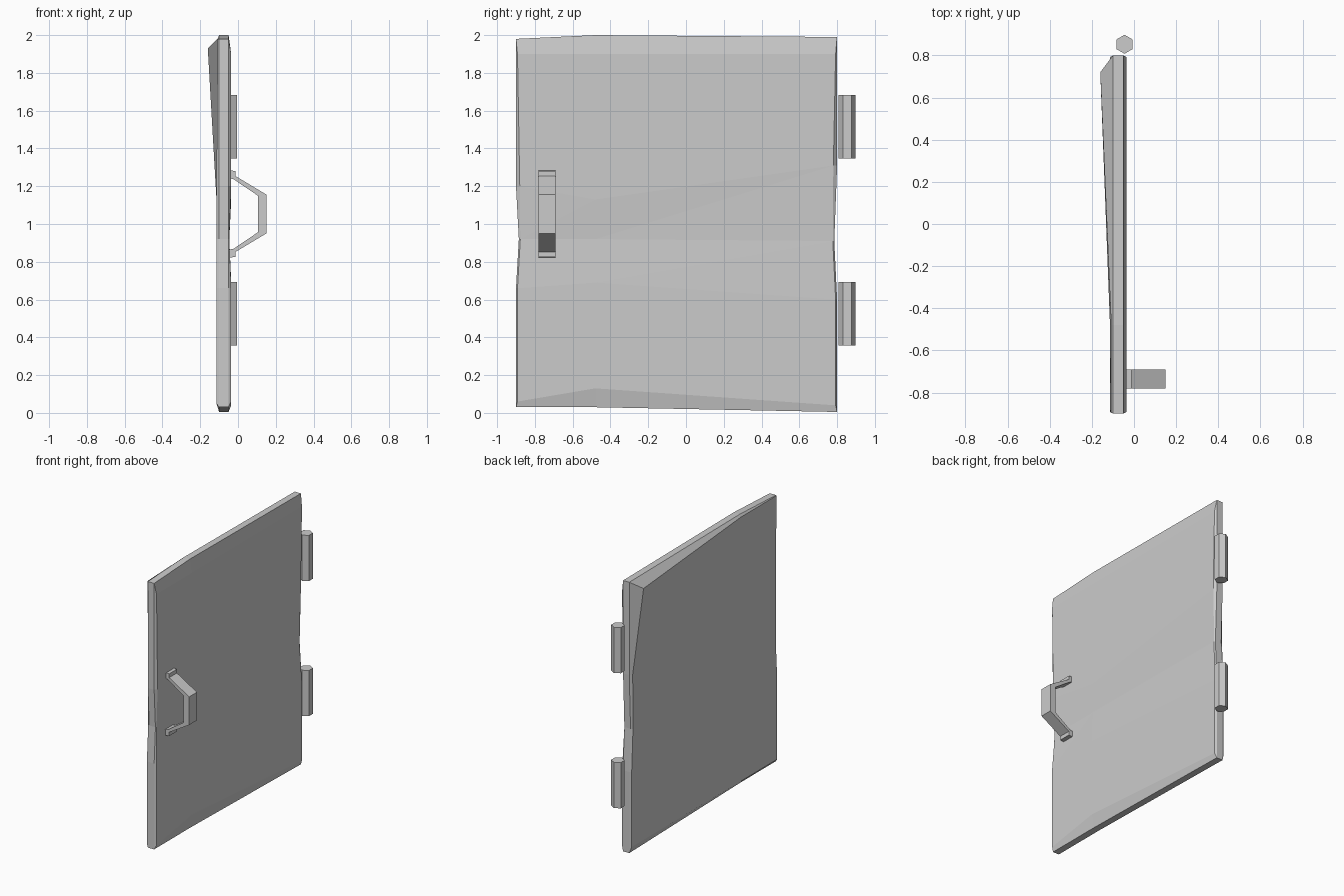
import bpy, bmesh, math

cube = bpy.data.objects.get("Cube")
if cube:
    bpy.data.objects.remove(cube, do_unlink=True)

grey = bpy.data.materials.new("plain grey")
grey.use_nodes = True
colour = (0.6, 0.6, 0.6, 1)
grey.diffuse_color = colour
grey.node_tree.nodes["Principled BSDF"].inputs["Base Color"].default_value = colour


def finish(name, bm):
    bmesh.ops.recalc_face_normals(bm, faces=bm.faces)
    mesh = bpy.data.meshes.new(name)
    bm.to_mesh(mesh)
    bm.free()
    mesh.materials.append(grey)
    obj = bpy.data.objects.new(name, mesh)
    bpy.context.collection.objects.link(obj)
    return obj


# Door panel: two warped faces joined by a bevelled rim
ROWS = 5
side_y = (-0.9, -0.48, 0.8)
row_z = ((0.03, 0.66, 0.92, 1.2, 1.98),
         (0.03, 0.69, 0.92, 1.13, 2.0),
         (0.005, 0.6, 0.91, 1.31, 1.99))
low_z = (0.06, 0.13, 0.04)


def grid_point(col, row, inset):
    y, z = side_y[col], row_z[col][row]
    if row == 2 and col != 1:
        y -= math.copysign(0.015, y)
    if inset:
        if col != 1:
            y -= math.copysign(0.008 if row != 3 else 0.02, y)
        if row == 0:
            z = low_z[col]
        elif row == ROWS - 1:
            z = 1.9
    return y, z


bm = bmesh.new()
front, back = {}, {}
for c in range(3):
    for r in range(ROWS):
        y, z = grid_point(c, r, True)
        dent = 0.01 if r == 2 else 0
        front[c, r] = bm.verts.new((-0.036 - dent, y, z))
        # One rear corner is bent outward
        x = -0.114
        if r == ROWS - 1:
            z = 1.98
            x = -0.108
            if c == 2:
                x, y, z = -0.16, 0.72, 1.93
        elif r == 0:
            z = 0.05
        back[c, r] = bm.verts.new((x, y, z))

loop = [(c, 0) for c in range(3)] + [(2, r) for r in range(1, ROWS)]
loop += [(1, ROWS - 1)] + [(0, r) for r in range(ROWS - 1, 0, -1)]
rims = [[bm.verts.new((x, *grid_point(c, r, False))) for c, r in loop]
        for x in (-0.05, -0.1)]
layers = [[front[k] for k in loop], *rims, [back[k] for k in loop]]
for a, b in zip(layers, layers[1:]):
    for i in range(len(loop)):
        j = (i + 1) % len(loop)
        bm.faces.new((a[i], a[j], b[j], b[i]))
for g in (front, back):
    for c in range(2):
        for r in range(ROWS - 1):
            p, q, s, t = g[c, r], g[c + 1, r], g[c + 1, r + 1], g[c, r + 1]
            bm.faces.new((p, q, s))
            bm.faces.new((p, s, t))
finish("door_panel", bm)

# Six-sided hinge barrels
for name, z in (("lower_hinge", 0.525), ("upper_hinge", 1.515)):
    bm = bmesh.new()
    bmesh.ops.create_cone(bm, cap_ends=True, segments=6, radius1=0.045,
                          radius2=0.045, depth=0.335)
    obj = finish(name, bm)
    obj.location = (-0.045, 0.853, z)

# Pull handle: mirrored half profile extruded sideways
mid = 1.053
outer = [(-0.045, 0.23), (-0.012, 0.228), (-0.012, 0.2), (0.15, 0.103)]
inner = [(-0.045, 0.188), (-0.025, 0.185), (0.105, 0.097)]
outline = outer + [(x, -h) for x, h in reversed(outer)]
outline += [(x, -h) for x, h in inner] + list(reversed(inner))
bm = bmesh.new()
face = bm.faces.new([bm.verts.new((x, -0.78, mid + h)) for x, h in outline])
ext = bmesh.ops.extrude_face_region(bm, geom=[face])["geom"]
bmesh.ops.translate(bm, vec=(0, 0.09, 0),
                    verts=[v for v in ext if isinstance(v, bmesh.types.BMVert)])
finish("handle", bm)
